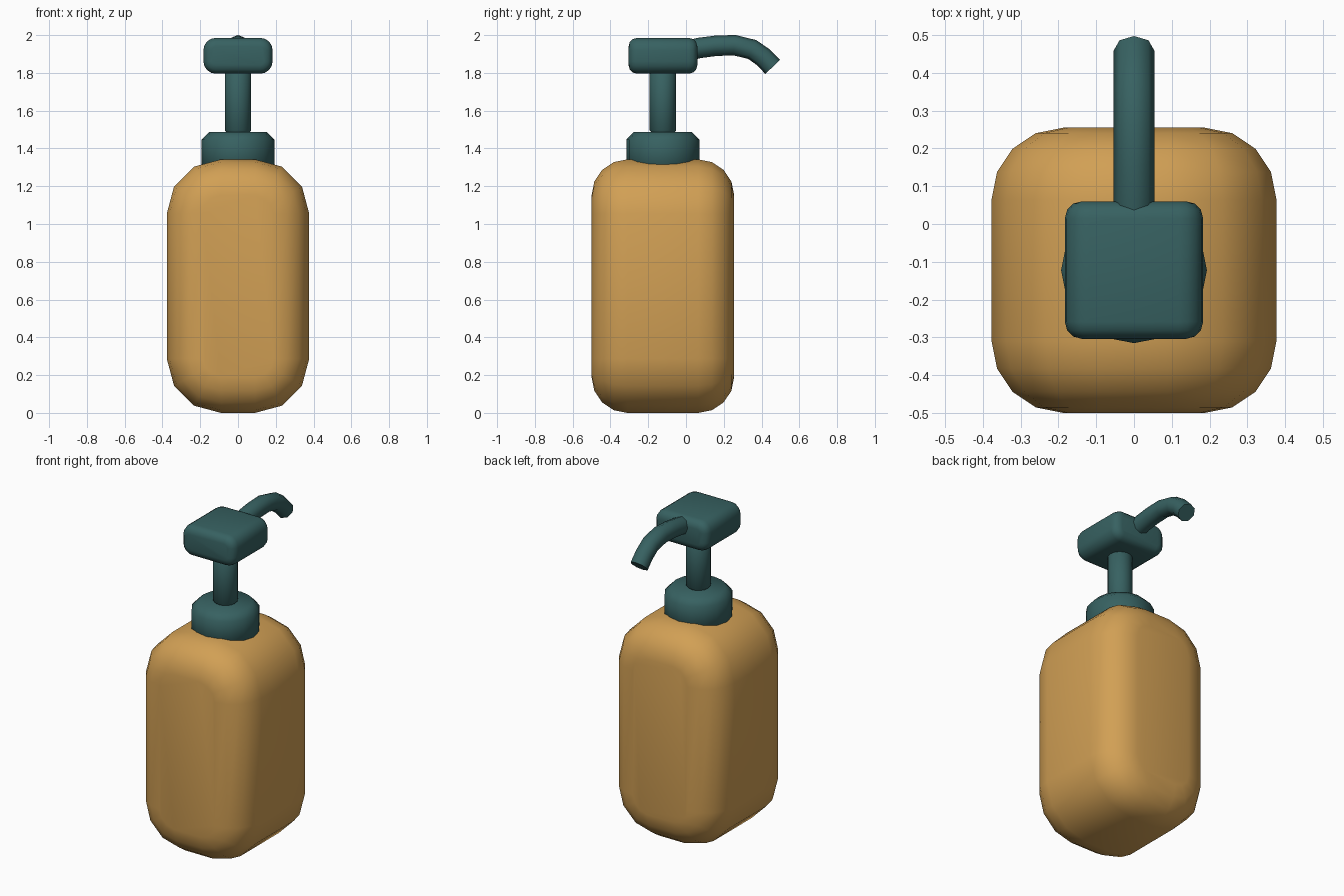
import bpy, bmesh
from math import sin, cos, pi, radians
from mathutils import Vector

if "Cube" in bpy.data.objects:
    bpy.data.objects.remove(bpy.data.objects["Cube"])

YC = -0.1225  # bottle axis


def material(name, rgb):
    m = bpy.data.materials.new(name)
    m.diffuse_color = (*rgb, 1)
    m.use_nodes = True
    m.node_tree.nodes["Principled BSDF"].inputs["Base Color"].default_value = m.diffuse_color
    return m


amber = material("amber", (0.64, 0.35, 0.09))
teal = material("teal", (0.038, 0.12, 0.12))


def finish(bm, name, mat):
    bmesh.ops.recalc_face_normals(bm, faces=bm.faces)
    me = bpy.data.meshes.new(name)
    bm.to_mesh(me)
    bm.free()
    ob = bpy.data.objects.new(name, me)
    me.materials.append(mat)
    bpy.context.collection.objects.link(ob)
    bpy.ops.object.select_all(action='DESELECT')
    ob.select_set(True)
    bpy.context.view_layer.objects.active = ob
    bpy.ops.object.shade_smooth_by_angle(angle=radians(50))
    return ob


def loft(name, rings, mat):
    bm = bmesh.new()
    loops = [[bm.verts.new(p) for p in r] for r in rings]
    n = len(loops[0])
    for a, b in zip(loops, loops[1:]):
        for i in range(n):
            j = (i + 1) % n
            bm.faces.new((a[i], a[j], b[j], b[i]))
    bm.faces.new(loops[0])
    bm.faces.new(loops[-1])
    return finish(bm, name, mat)


# Rounded rectangle in xz, extruded along y with rounded front and back rims
def soft_block(name, hx, y0, y1, z0, z1, radius, seg, rim, rim_seg, mat):
    def ring(y, inset):
        pts = []
        corners = ((hx - radius, z1 - radius), (radius - hx, z1 - radius),
                   (radius - hx, z0 + radius), (hx - radius, z0 + radius))
        for q, (cx, cz) in enumerate(corners):
            for k in range(seg + 1):
                a = (q + k / seg) * pi / 2
                r = radius - inset
                pts.append((cx + r * cos(a), y, cz + r * sin(a)))
        return pts
    steps = [(rim * (1 - sin(t)), rim * (1 - cos(t)))
             for t in (k / rim_seg * pi / 2 for k in range(rim_seg + 1))]
    rings = [ring(y0 + dy, d) for d, dy in steps]
    rings += [ring(y1 - dy, d) for d, dy in reversed(steps)]
    return loft(name, rings, mat)


# Upright cylinder with chamfered ends
def chamfered_cylinder(name, r, z0, z1, chamfer, sides, mat):
    profile = ((r - chamfer, z0), (r, z0 + chamfer), (r, z1 - chamfer), (r - chamfer, z1))
    rings = [[(pr * cos(2 * pi * i / sides), YC + pr * sin(2 * pi * i / sides), z)
              for i in range(sides)] for pr, z in profile]
    return loft(name, rings, mat)


# Bottle and pump parts
soft_block("bottle_body", 0.377, -0.5, 0.255, 0, 1.342, 0.287, 3, 0.19, 4, amber)
chamfered_cylinder("collar", 0.193, 1.27, 1.487, 0.04, 16, teal)
chamfered_cylinder("pump_stem", 0.07, 1.48, 1.81, 0.015, 16, teal)
soft_block("pump_head", 0.183, -0.304, 0.06, 1.796, 1.985, 0.065, 4, 0.045, 3, teal)

# Curved spout, eight-sided tube swept along a path in the yz plane
path = [Vector((0, y, z)) for y, z in ((0.0, 1.915), (0.07, 1.932), (0.155, 1.943),
        (0.255, 1.947), (0.35, 1.924), (0.408, 1.884), (0.459, 1.832))]
rings = []
for i, p in enumerate(path):
    t = (path[min(i + 1, len(path) - 1)] - path[max(i - 1, 0)]).normalized()
    up = Vector((0, -t.z, t.y))
    rings.append([p + 0.054 * (Vector((cos(a), 0, 0)) + up * sin(a))
                  for a in (2 * pi * k / 8 for k in range(8))])
loft("spout", rings, teal)
